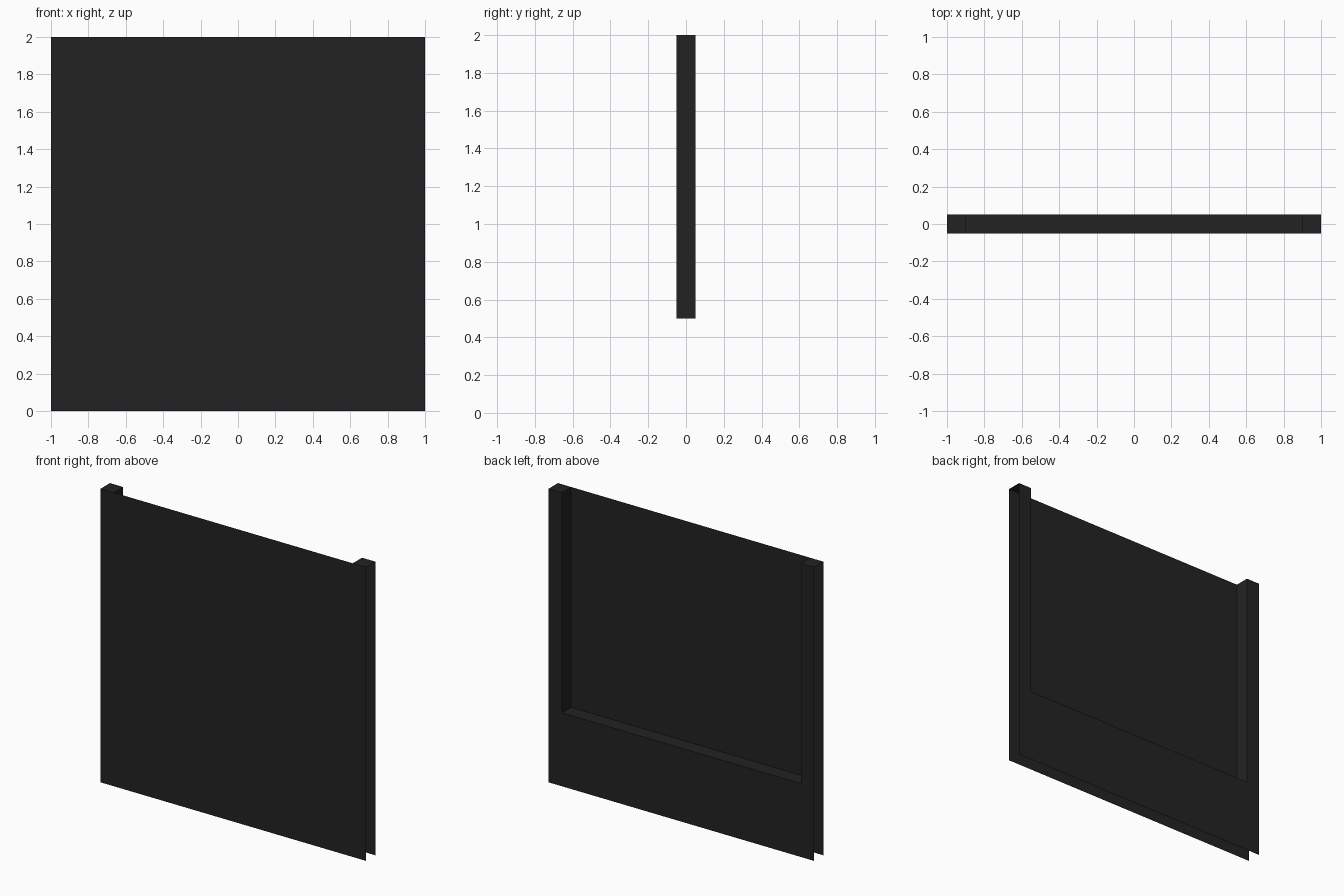
import bpy
from mathutils import Vector

if "Cube" in bpy.data.objects:
    bpy.data.objects.remove(bpy.data.objects["Cube"])

W, D, H = 1.0, 0.05, 2.0      # half width, half depth, height
IN, SILL = 0.9, 0.5           # inner edge of posts, height of the sill

mat = bpy.data.materials.new("charcoal black")
mat.diffuse_color = (0.0165, 0.0165, 0.0165, 1)
mat.use_nodes = True
mat.node_tree.nodes["Principled BSDF"].inputs["Base Color"].default_value = mat.diffuse_color


def sheet(name, quads):
    """Thin open sheets: each quad is (corner, edge_a, edge_b), normal = a x b."""
    verts, faces = [], []
    for corner, a, b in quads:
        c, a, b = Vector(corner), Vector(a), Vector(b)
        n = len(verts)
        verts += [c, c + a, c + a + b, c + b]
        faces.append((n, n + 1, n + 2, n + 3))
    me = bpy.data.meshes.new(name)
    me.from_pydata([tuple(v) for v in verts], [], faces)
    me.materials.append(mat)
    ob = bpy.data.objects.new(name, me)
    bpy.context.collection.objects.link(ob)
    return ob


# full front skin
sheet("front_panel", [((-W, -D, 0), (2 * W, 0, 0), (0, 0, H))])

# lower back skin and the sill on top of it
sheet("lower_back_panel", [((W, D, 0), (-2 * W, 0, 0), (0, 0, SILL))])
sheet("sill", [((-IN, -D, SILL), (2 * IN, 0, 0), (0, 2 * D, 0))])

# posts: back strip, inner reveal and cap; the outer ends and bottom stay open
for side, s in (("right", 1), ("left", -1)):
    x0 = IN if s > 0 else -W
    w = W - IN
    up = (0, 0, H - SILL)
    depth = (0, 2 * D, 0)
    reveal = ((s * IN, -D, SILL), up, depth) if s > 0 else ((s * IN, -D, SILL), depth, up)
    sheet(side + "_post", [
        ((x0 + w, D, SILL), (-w, 0, 0), up),
        reveal,
        ((x0, -D, H), (w, 0, 0), depth),
    ])
